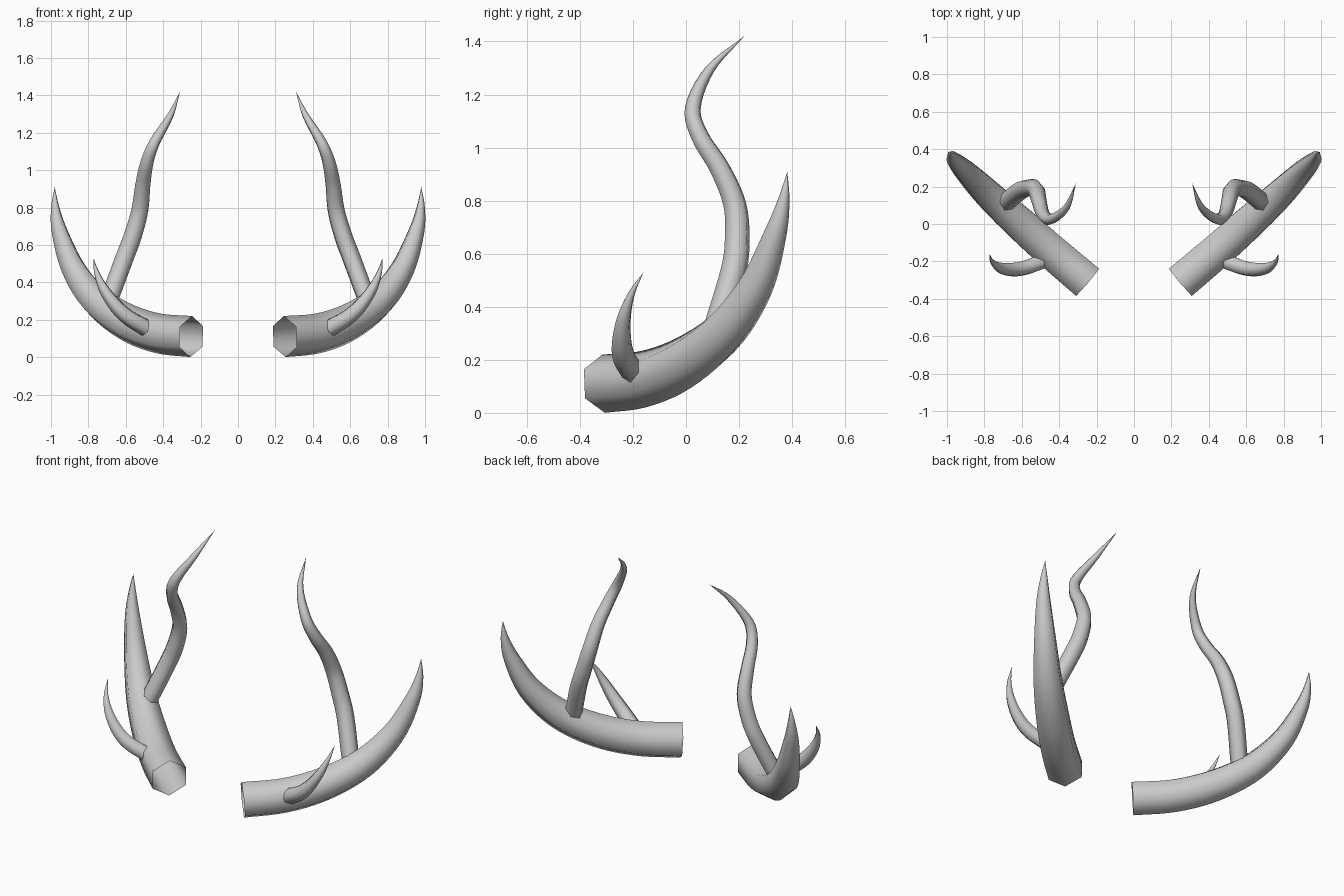
import bpy, bmesh, math
from mathutils import Vector

if "Cube" in bpy.data.objects:
    bpy.data.objects.remove(bpy.data.objects["Cube"])

SIDES = 6
STEPS = 5


def spline(points):
    """Smooth path through (x, y, z, radius) points."""
    p = [Vector(q) for q in points]
    p = [2 * p[0] - p[1]] + p + [2 * p[-1] - p[-2]]
    out = []
    for i in range(1, len(p) - 2):
        a, b, c, d = p[i - 1:i + 3]
        for k in range(STEPS):
            t = k / STEPS
            out.append(0.5 * (2 * b + (c - a) * t + (2 * a - 5 * b + 4 * c - d) * t * t
                              + (3 * b - a - 3 * c + d) * t ** 3))
    out.append(p[-2])
    return out


def horn(name, points, up):
    """Six-sided tapering tube, open at the root, pointed at the tip, mirrored in x."""
    path = spline(points)
    pos = [q.to_3d() for q in path]
    bm = bmesh.new()
    rings = []
    ref = Vector(up)
    for i in range(len(path) - 1):
        tan = (pos[i + 1] - pos[max(i - 1, 0)]).normalized()
        ref = (ref - tan * ref.dot(tan)).normalized()
        side = tan.cross(ref)
        ring = []
        for k in range(SIDES):
            a = 2 * math.pi * k / SIDES
            ring.append(bm.verts.new(pos[i] + path[i].w * (ref * math.cos(a) + side * math.sin(a))))
        rings.append(ring)
    for r0, r1 in zip(rings, rings[1:]):
        for k in range(SIDES):
            n = (k + 1) % SIDES
            bm.faces.new((r0[k], r0[n], r1[n], r1[k]))
    tip = bm.verts.new(pos[-1])
    for k in range(SIDES):
        bm.faces.new((rings[-1][k], rings[-1][(k + 1) % SIDES], tip))
    for f in bm.faces:
        f.smooth = True
    me = bpy.data.meshes.new(name)
    bm.to_mesh(me)
    bm.free()
    ob = bpy.data.objects.new(name, me)
    bpy.context.collection.objects.link(ob)
    # Opposite antler
    mirror = ob.modifiers.new("Mirror", 'MIRROR')
    mirror.use_mirror_merge = False
    return ob


# Main beam sweeping out, back and up
horn("antler_beam", [
    (0.25, -0.31, 0.11, 0.11), (0.43, -0.157, 0.128, 0.107), (0.60, -0.005, 0.19, 0.102),
    (0.76, 0.142, 0.305, 0.089), (0.88, 0.262, 0.475, 0.069), (0.953, 0.335, 0.67, 0.045),
    (0.977, 0.368, 0.80, 0.023), (0.98, 0.382, 0.91, 0)], (0, 0, 1))

# Tall wavy rear tine
horn("rear_tine", [
    (0.685, 0.115, 0.32, 0.05), (0.607, 0.178, 0.53, 0.05), (0.562, 0.193, 0.65, 0.049),
    (0.525, 0.184, 0.785, 0.046), (0.509, 0.128, 0.92, 0.041), (0.487, 0.054, 1.04, 0.036),
    (0.445, 0.026, 1.15, 0.030), (0.36, 0.09, 1.295, 0.018), (0.31, 0.22, 1.42, 0)], (0.7, 0.7, 0))

# Short curved front tine
horn("front_tine", [
    (0.49, -0.20, 0.155, 0.046), (0.58, -0.233, 0.207, 0.043), (0.65, -0.243, 0.27, 0.038),
    (0.715, -0.234, 0.36, 0.028), (0.755, -0.205, 0.45, 0.014), (0.773, -0.16, 0.53, 0)], (0, 0, 1))
